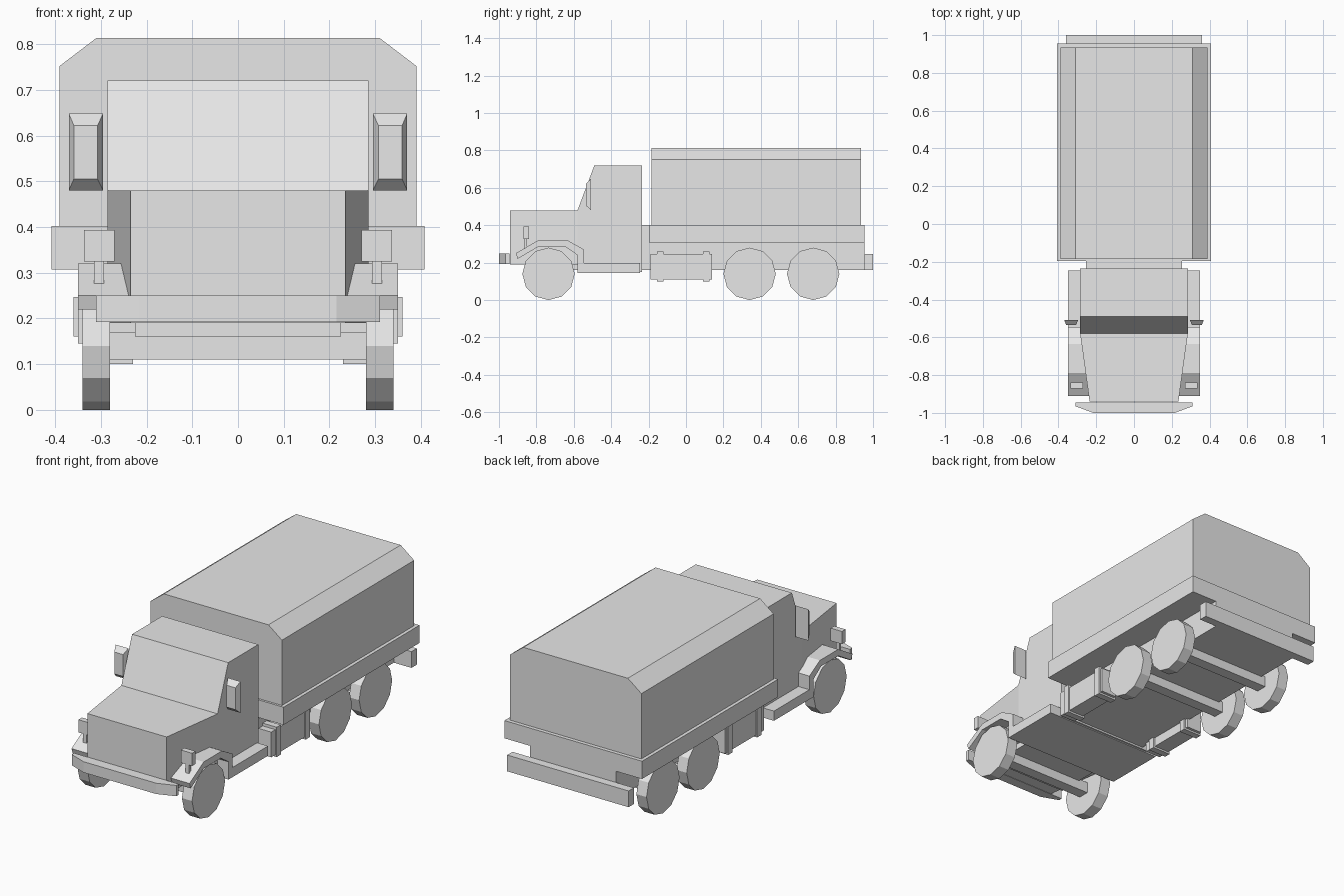
import bpy
import bmesh
import math
from mathutils import Vector

if "Cube" in bpy.data.objects:
    bpy.data.objects.remove(bpy.data.objects["Cube"], do_unlink=True)

GREY = (0.8, 0.8, 0.8, 1.0)
paint = bpy.data.materials.new("plain_grey")
paint.diffuse_color = GREY
paint.use_nodes = True
paint.node_tree.nodes["Principled BSDF"].inputs["Base Color"].default_value = GREY


def finish(name, bm):
    bmesh.ops.recalc_face_normals(bm, faces=bm.faces)
    mesh = bpy.data.meshes.new(name)
    bm.to_mesh(mesh)
    bm.free()
    mesh.materials.append(paint)
    obj = bpy.data.objects.new(name, mesh)
    bpy.context.collection.objects.link(obj)
    return obj


def loft(name, first, second):
    """Closed solid between two matching outlines."""
    bm = bmesh.new()
    a = [bm.verts.new(p) for p in first]
    b = [bm.verts.new(p) for p in second]
    bm.faces.new(a)
    bm.faces.new(b)
    for i in range(len(a)):
        j = (i + 1) % len(a)
        bm.faces.new((a[i], a[j], b[j], b[i]))
    return finish(name, bm)


def prism(name, outline, axis, start, end):
    """Extrude a 2D outline along the x, y or z axis."""
    def place(p, d):
        v = list(p)
        v.insert("xyz".index(axis), d)
        return Vector(v)
    return loft(name, [place(p, start) for p in outline], [place(p, end) for p in outline])


def rect(a0, a1, b0, b1):
    return [(a0, b0), (a1, b0), (a1, b1), (a0, b1)]


def box(name, x0, x1, y0, y1, z0, z1):
    return prism(name, rect(x0, x1, y0, y1), "z", z0, z1)


def mirrored(obj):
    """Add a mirrored twin on the other side of the model."""
    mod = obj.modifiers.new("mirror", "MIRROR")
    mod.use_axis[0] = True
    return obj


# Bonnet, narrowing toward the nose
def bonnet_section(half, y):
    return [(x, y, z) for x, z in rect(-half, half, 0.19, 0.48)]


loft("bonnet", bonnet_section(0.235, -0.94), bonnet_section(0.285, -0.58))

# Cab with sloped windscreen, and its floor
prism("cab", [(-0.58, 0.15), (-0.58, 0.48), (-0.49, 0.72), (-0.235, 0.72), (-0.235, 0.15)],
      "x", -0.285, 0.285)
box("cab_floor", -0.35, 0.35, -0.58, -0.245, 0.145, 0.197)

# Front fenders flowing into the running boards
fender = [(-0.91, 0.25), (-0.79, 0.32), (-0.635, 0.32), (-0.545, 0.27), (-0.545, 0.197),
          (-0.58, 0.145), (-0.58, 0.24), (-0.645, 0.285), (-0.79, 0.285), (-0.90, 0.22)]
mirrored(prism("front_fender", fender, "x", 0.225, 0.35))

# Chassis
box("front_chassis", -0.225, 0.225, -0.84, -0.58, 0.16, 0.2)
box("chassis", -0.255, 0.255, -0.25, 0.955, 0.16, 0.40)

# Bumpers
prism("front_bumper", [(-0.215, -1.0), (0.215, -1.0), (0.31, -0.965), (0.31, -0.945),
                       (-0.31, -0.945), (-0.31, -0.965)], "z", 0.192, 0.25)
box("rear_bumper", -0.36, 0.36, 0.955, 1.0, 0.16, 0.247)

# Cargo bed and canvas cover
box("cargo_bed", -0.408, 0.408, -0.197, 0.955, 0.307, 0.402)
prism("canvas_cover", [(-0.39, 0.40), (-0.39, 0.752), (-0.31, 0.813), (0.31, 0.813),
                       (0.39, 0.752), (0.39, 0.40)], "y", -0.185, 0.935)

# Wheels and axles
SIDES, RADIUS = 12, 0.14
for label, y in (("front", -0.735), ("middle", 0.34), ("rear", 0.68)):
    rim = []
    for i in range(SIDES):
        angle = math.tau * i / SIDES
        rim.append((y + RADIUS * math.cos(angle), RADIUS + RADIUS * math.sin(angle)))
    mirrored(prism(label + "_wheel", rim, "x", 0.28, 0.34))
    box(label + "_axle", -0.285, 0.285, y - 0.03, y + 0.03, 0.11, 0.17)

# Fuel tanks with straps
mirrored(box("fuel_tank", 0.24, 0.33, -0.19, 0.14, 0.11, 0.245))
for label, y in (("front", -0.155), ("rear", 0.09)):
    mirrored(box(label + "_tank_strap", 0.23, 0.338, y, y + 0.035, 0.10, 0.26))

# Headlights on stalks
mirrored(box("headlight", 0.27, 0.337, -0.87, -0.84, 0.325, 0.393))
mirrored(box("headlight_stalk", 0.293, 0.315, -0.865, -0.85, 0.26, 0.33))

# Wing mirrors, tapering forward
back = [(x, -0.507, z) for x, z in rect(0.295, 0.37, 0.48, 0.648)]
front = [(x, -0.535, z) for x, z in rect(0.307, 0.359, 0.505, 0.622)]
mirrored(loft("wing_mirror", back, front))
